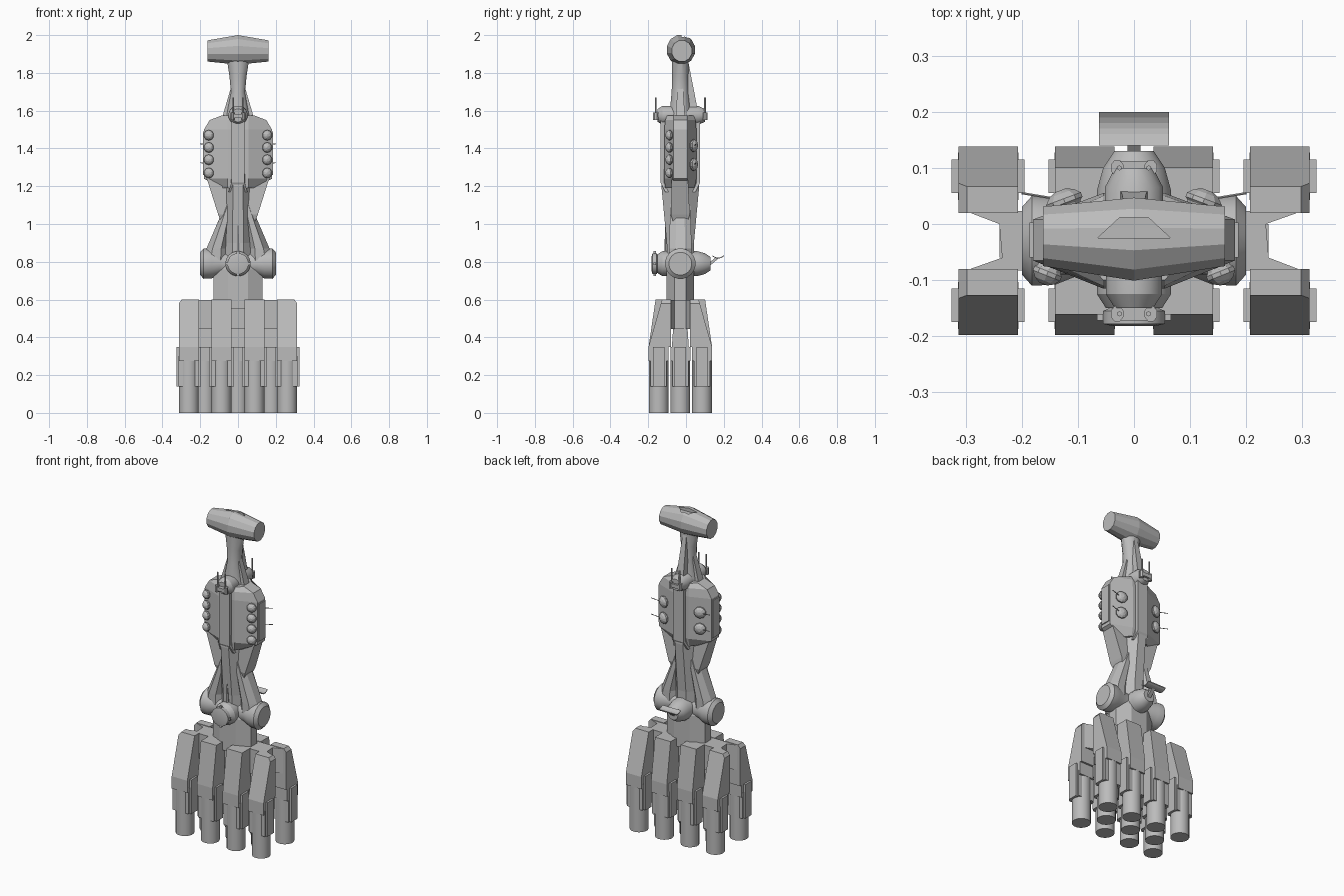
import bpy, bmesh, math
from mathutils import Vector, Matrix

cube = bpy.data.objects.get("Cube")
if cube:
    bpy.data.objects.remove(cube)

grey = bpy.data.materials.new("hull_grey")
grey.use_nodes = True
grey.diffuse_color = (0.5, 0.5, 0.5, 1)
grey.node_tree.nodes["Principled BSDF"].inputs["Base Color"].default_value = (0.5, 0.5, 0.5, 1)

CY = -0.03          # centre line of the ship in y
SIDES = (-1, 1)


def loft(name, rings, smooth=False, matrix=None):
    """Skin a list of point rings and cap both ends."""
    bm = bmesh.new()
    rows = [[bm.verts.new(p) for p in ring] for ring in rings]
    n = len(rows[0])
    for a, b in zip(rows, rows[1:]):
        for i in range(n):
            j = (i + 1) % n
            bm.faces.new((a[i], a[j], b[j], b[i]))
    bm.faces.new(rows[0])
    bm.faces.new(rows[-1])
    if matrix:
        bm.transform(matrix)
    bmesh.ops.recalc_face_normals(bm, faces=bm.faces)
    mesh = bpy.data.meshes.new(name)
    bm.to_mesh(mesh)
    bm.free()
    mesh.materials.append(grey)
    ob = bpy.data.objects.new(name, mesh)
    bpy.context.collection.objects.link(ob)
    if smooth:
        bpy.ops.object.select_all(action='DESELECT')
        ob.select_set(True)
        bpy.context.view_layer.objects.active = ob
        bpy.ops.object.shade_smooth_by_angle(angle=math.radians(30))
    return ob


def tube(name, stations, n=16, axis='z', smooth=True, matrix=None):
    """Stations are (position, radius u, radius v, centre u, centre v) along an axis."""
    rings = []
    for t, ru, rv, cu, cv in stations:
        ring = []
        for k in range(n):
            a = math.tau * (k + 0.5) / n
            s = 1 / math.cos(math.pi / n)
            u, v = cu + ru * s * math.cos(a), cv + rv * s * math.sin(a)
            ring.append({'x': (t, u, v), 'y': (u, t, v), 'z': (u, v, t)}[axis])
        rings.append(ring)
    return loft(name, rings, smooth, matrix)


def rect(x0, x1, y0, y1, z):
    return [(x0, y0, z), (x1, y0, z), (x1, y1, z), (x0, y1, z)]


def box(name, x0, x1, y0, y1, z0, z1):
    return loft(name, [rect(x0, x1, y0, y1, z0), rect(x0, x1, y0, y1, z1)])


# Engines: nozzle, casing, collar and side plates in rows of four, three and four
def engine(x, y):
    tube("engine_nozzle", [(0, .052, .052, x, y), (.3, .052, .052, x, y)])
    box("engine_casing", x - .054, x + .054, y - .042, y + .042, .14, .3)
    box("engine_collar", x - .053, x + .053, y - .053, y + .053, .275, .35)
    box("engine_side_plates", x - .065, x + .065, y - .03, y + .03, .14, .349)


for x in (-.175, 0, .175):
    engine(x, CY)
    loft("middle_engine_housing", [rect(x - .053, x + .053, CY - .045, CY + .045, .345),
                                   rect(x - .053, x + .053, CY - .038, CY + .038, .45)])
for row in SIDES:
    for x in (-.26, -.0875, .0875, .26):
        y = CY + row * .115
        engine(x, y)
        outer = abs(x) > .2
        inner_y = CY + row * .05
        low_y, top_y = y + row * .053, CY + row * (.097 if outer else .131)
        cut = .015 if outer else 0
        mid_y = top_y + (low_y - top_y) * .08
        rings = []
        for z, far, inset in ((.35, low_y, 0), (.58, mid_y, 0), (.6, top_y, cut)):
            x0 = x - .053 + (inset if x < 0 else 0)
            x1 = x + .053 - (inset if x > 0 else 0)
            rings.append(rect(x0, x1, min(inner_y, far), max(inner_y, far), z))
        loft("engine_housing", rings)

# Web joining the rows, notched at both ends
plan = [(.3, -.053), (.24, -.03), (.235, .03), (.3, .053)]
plan += [(-x, -y) for x, y in plan]
loft("engine_web", [[(x, CY + y, z) for x, y in plan] for z in (.445, .597)])

# Central shaft, octagonal, wide at the foot and deepening towards the hull
tube("lower_shaft", [(.55, .13, .072, 0, CY), (.76, .13, .072, 0, CY), (.8, .1, .07, 0, CY)], 8, smooth=False)
tube("core_shaft", [(.75, .07, .07, 0, CY), (.9, .07, .072, 0, CY),
                    (1.2, .065, .1, 0, CY), (1.57, .065, .08, 0, CY)], 8, smooth=False)

# Cross hub with side drums, each with a tapering spike
for s in SIDES:
    tube("side_drum", [(s * .03, .06, .06, CY, .79), (s * .1, .062, .062, CY, .79),
                       (s * .14, .078, .078, CY, .79), (s * .182, .08, .08, CY, .79),
                       (s * .2, .06, .06, CY, .79)], 20, 'x')
    tube("side_spike", [(.8, .066, .06, s * .12, CY), (.87, .055, .06, s * .112, CY),
                        (1.19, .01, .05, s * .02, CY)], 8, smooth=False)
    # Buttress flaring out from the shaft to the hull
    loft("buttress", [rect(s * .02, s * .085, CY - .035, CY + .035, 1.0),
                      rect(s * .02, s * .105, CY - .05, CY + .05, 1.05),
                      rect(s * .02, s * .168, CY - .045, CY + .04, 1.25)])
tube("hub_drum", [(-.15, .05, .05, 0, .79), (-.125, .066, .066, 0, .79), (.06, .066, .066, 0, .79),
                  (.1, .055, .055, 0, .79), (.13, .035, .035, 0, .79)], 20, 'y')
tube("front_disc", [(-.182, .038, .038, 0, .79), (-.178, .055, .055, 0, .79),
                    (-.155, .055, .055, 0, .79), (-.148, .04, .04, 0, .79)], 16, 'y')
for s in SIDES:
    box("disc_tab_across", s * .045, s * .066, -.172, -.16, .783, .797)
    box("disc_tab_upright", -.007, .007, -.172, -.16, .79 + s * .045, .79 + s * .066)
tube("front_spire", [(.84, .01, .012, 0, -.1), (1.0, .001, .001, 0, -.11)], 6, smooth=False)

# Curved rear dish on an arm
arc = [(.14 + .06 * k / 6, .822 + .012 * (k / 3 - 1) ** 2) for k in range(7)]
section = arc + [(y, z - .005) for y, z in reversed(arc)]
loft("rear_dish", [[(x, y, z) for y, z in section] for x in (-.062, .062)])
loft("dish_arm", [rect(-.012, .012, .105, .128, .78), rect(-.012, .012, .155, .175, .821)])


# Main hull, a faceted wedge with chamfered ends
def hull_ring(z, side, front, back, flat=.055):
    half = [(flat, CY - front), (side, -.065), (side, .008), (flat, CY + back)]
    return [(x, y, z) for x, y in half] + [(-x, y, z) for x, y in reversed(half)]


loft("main_hull", [hull_ring(1.19, .09, .08, .075), hull_ring(1.24, .18, .085, .085),
                   hull_ring(1.5, .18, .085, .085), hull_ring(1.55, .15, .08, .08),
                   hull_ring(1.575, .085, .07, .07)])
for s in SIDES:
    box("hull_side_plate", s * .17, s * .186, -.06, .003, 1.26, 1.49)
    near, far = CY + s * .06, CY + s * .105
    loft("hull_ridge", [rect(-.05, .05, near, CY + s * .08, 1.17),
                        rect(-.035, .035, near, far, 1.22), rect(-.035, .035, near, far, 1.55)])


# Turrets seated on the slanted hull panels
def turret(x, y, z, normal, size):
    turn = Vector(normal).to_track_quat('Z', 'Y').to_matrix().to_4x4()
    place = Matrix.Translation((x, y, z)) @ turn
    profile = ((-.01, .7), (.004, .85), (.008, 1), (.016, 1), (.026, .7), (.032, .3))
    tube("turret", [(h, size * r, size * r, 0, 0) for h, r in profile], 10, smooth=False, matrix=place)


def rod(name, start, end, radius):
    d = Vector(end) - Vector(start)
    place = Matrix.Translation(start) @ d.to_track_quat('Z', 'Y').to_matrix().to_4x4()
    tube(name, [(0, radius, radius, 0, 0), (d.length, radius, radius, 0, 0)], 6, matrix=place)


for s in SIDES:
    for z in (1.27, 1.34, 1.405, 1.47):
        turret(s * .15, -.077, z, (s * .37, -.93, 0), .026)
    for z in (1.315, 1.415):
        turret(s * .12, .03, z, (s * .35, .94, 0), .033)
        rod("turret_barrel", (s * .14, .045, z), (s * .2, .055, z + .01), .002)

# Sensor drum across the shoulders, with pods and antennas
tube("sensor_drum", [(-.15, .034, .034, 0, 1.575), (-.125, .05, .05, 0, 1.575),
                     (.065, .052, .05, 0, 1.575), (.1, .034, .034, 0, 1.575)], 16, 'y')
for y in (-.16, .1):
    box("sensor_pod", -.034, .034, y - .012, y + .012, 1.56, 1.582)
    for s in SIDES:
        tube("pod_cap", [(1.55, .011, .014, s * .03, y), (1.59, .011, .014, s * .03, y)], 8)
        rod("antenna", (s * .026, y, 1.585), (s * .026, y, 1.67), .004)

# Neck with side gussets and a rear spine
tube("neck", [(1.55, .07, .06, 0, CY), (1.7, .038, .046, 0, CY),
              (1.78, .045, .043, 0, CY), (1.88, .06, .045, 0, CY)], 12)
for s in SIDES:
    loft("neck_gusset", [rect(s * .02, s * .085, CY - .025, CY + .025, 1.56),
                         rect(s * .02, s * .038, CY - .015, CY + .015, 1.72)])
loft("neck_spine", [rect(-.03, .03, CY, .068, 1.56), rect(-.022, .022, CY, .055, 1.64),
                    rect(-.012, .012, CY, .012, 1.86)])

# Hammer-shaped bridge with a tapered notch cut in the roof
head = tube("bridge", [(-.162, .053, .056, -.022, 1.916), (0, .074, .078, -.027, 1.922),
                       (.162, .053, .056, -.022, 1.916)], 12, 'x', smooth=False)
cutter = loft("roof_notch_cutter", [[(-.065, -.025, z), (.065, -.025, z), (.025, .012, z), (-.025, .012, z)]
                                    for z in (1.978, 2.05)])
cutter.hide_render = True
cutter.hide_viewport = True
notch = head.modifiers.new("roof_notch", 'BOOLEAN')
notch.operation = 'DIFFERENCE'
notch.solver = 'EXACT'
notch.object = cutter
